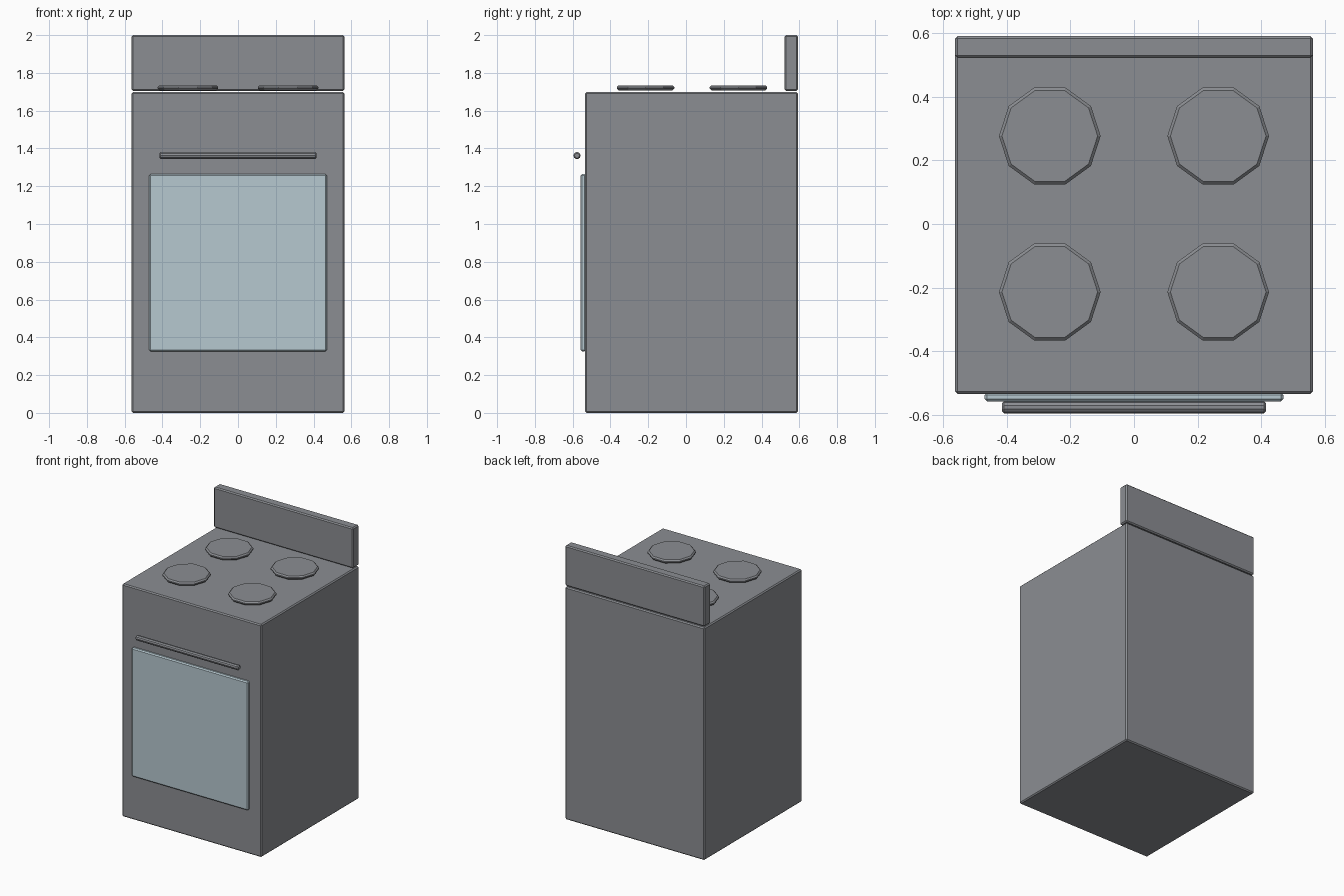
import bpy
import math

cube = bpy.data.objects.get("Cube")
if cube:
    bpy.data.objects.remove(cube, do_unlink=True)


def make_material(name, rgb):
    mat = bpy.data.materials.new(name)
    mat.use_nodes = True
    color = (*rgb, 1.0)
    mat.diffuse_color = color
    mat.node_tree.nodes["Principled BSDF"].inputs["Base Color"].default_value = color
    return mat


steel = make_material("steel_grey", (0.26, 0.27, 0.29))
glass = make_material("pale_blue_glass", (0.47, 0.58, 0.63))


def finish(obj, name, mat, bevel):
    """Name and colour the part, then chamfer its hard edges."""
    obj.name = name
    obj.data.materials.append(mat)
    mod = obj.modifiers.new("chamfer", "BEVEL")
    mod.width = bevel
    mod.segments = 1
    mod.limit_method = "ANGLE"
    mod.angle_limit = math.radians(50)
    return obj


def box(name, low, high, mat, bevel):
    center = [(a + b) / 2 for a, b in zip(low, high)]
    size = [b - a for a, b in zip(low, high)]
    bpy.ops.mesh.primitive_cube_add(size=1, location=center)
    obj = bpy.context.object
    obj.scale = size
    bpy.ops.object.transform_apply(location=False, rotation=False, scale=True)
    return finish(obj, name, mat, bevel)


def disc(name, center, radius, depth, mat, bevel, rotation=(0, 0, 0)):
    bpy.ops.mesh.primitive_cylinder_add(
        vertices=10, radius=radius, depth=depth, location=center, rotation=rotation)
    return finish(bpy.context.object, name, mat, bevel)


# Oven body and upright panel at the back
box("oven_body", (-0.563, -0.535, 0), (0.563, 0.592, 1.698), steel, 0.008)
box("back_panel", (-0.563, 0.522, 1.705), (0.563, 0.592, 2.0), steel, 0.008)

# Door window
box("door_window", (-0.47, -0.558, 0.325), (0.47, -0.53, 1.265), glass, 0.008)
window = bpy.data.objects["door_window"]
window.data.materials.clear()
window.data.materials.append(steel)
window.data.materials.append(glass)
for face in window.data.polygons:
    face.material_index = 1

# Door handle bar
disc("door_handle", (0, -0.577, 1.362), 0.019, 0.83, steel, 0.006,
     (0, math.pi / 2, 0))

# Four hob plates, a vertex of each pointing along x
for side, x in (("right", -0.265), ("left", 0.265)):
    for row, y in (("front", -0.214), ("back", 0.277)):
        plate = disc(f"hob_plate_{row}_{side}", (x, y, 1.721), 0.16, 0.026,
                     steel, 0.009, (0, 0, math.pi / 2))
